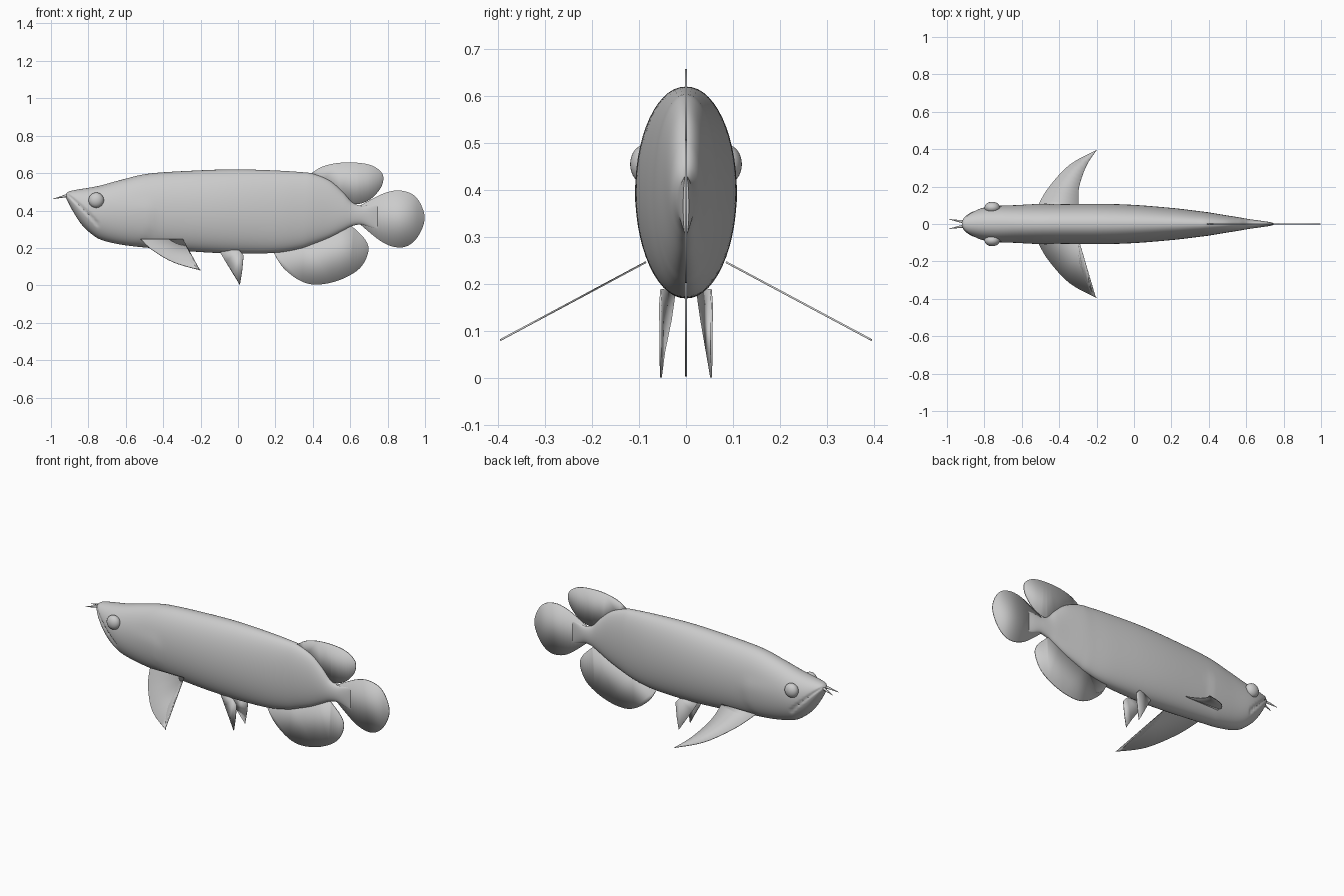
import bpy, bmesh, math
from mathutils import Vector

cube = bpy.data.objects.get("Cube")
if cube:
    bpy.data.objects.remove(cube, do_unlink=True)

grey = bpy.data.materials.new("pale grey")
grey.use_nodes = True
COLOUR = (0.6, 0.6, 0.6, 1)
grey.diffuse_color = COLOUR
grey.node_tree.nodes["Principled BSDF"].inputs["Base Color"].default_value = COLOUR


def spline(points, steps, closed=False):
    """Smooth curve through the points (Catmull-Rom)."""
    pts = [Vector(p) for p in points]
    n = len(pts)
    out = []
    for i in range(n if closed else n - 1):
        if closed:
            a, b, c, d = (pts[(i + k) % n] for k in (-1, 0, 1, 2))
        else:
            a, b, c, d = (pts[min(max(i + k, 0), n - 1)] for k in (-1, 0, 1, 2))
        for s in range(steps):
            t = s / steps
            out.append(0.5 * (2 * b + (c - a) * t + (2 * a - 5 * b + 4 * c - d) * t ** 2
                              + (3 * b - a - 3 * c + d) * t ** 3))
    return out if closed else out + [pts[-1]]


def make_object(name, bm, angle=40):
    bmesh.ops.recalc_face_normals(bm, faces=bm.faces[:])
    mesh = bpy.data.meshes.new(name)
    bm.to_mesh(mesh)
    bm.free()
    mesh.materials.append(grey)
    obj = bpy.data.objects.new(name, mesh)
    bpy.context.collection.objects.link(obj)
    bpy.ops.object.select_all(action='DESELECT')
    obj.select_set(True)
    bpy.context.view_layer.objects.active = obj
    bpy.ops.object.shade_smooth_by_angle(angle=math.radians(angle))
    return obj


def smoothstep(a, b, v):
    t = min(max((v - a) / (b - a), 0), 1)
    return t * t * (3 - 2 * t)


# Body stations: x, top, bottom, half width
STATIONS = [
    (-.92, .49, .468, .014), (-.908, .5, .445, .034), (-.885, .507, .4, .054),
    (-.84, .515, .33, .076), (-.79, .523, .28, .09), (-.73, .535, .243, .097),
    (-.62, .565, .217, .1), (-.47, .598, .2, .104), (-.2, .615, .178, .108),
    (0, .62, .17, .102), (.2, .614, .174, .086), (.33, .606, .196, .071),
    (.4, .597, .22, .062), (.49, .56, .256, .047), (.56, .5, .292, .036),
    (.61, .445, .317, .027), (.66, .425, .325, .02), (.71, .43, .31, .013),
    (.745, .432, .3, .006)]
MOUTH = spline([(-.93, .5), (-.885, .463), (-.83, .41), (-.78, .36), (-.75, .325)], 6)
GILL = [Vector(p) for p in [(-.56, .215), (-.49, .265), (-.46, .34), (-.455, .41), (-.48, .47)]]


def gill_x(z):
    for p, q in zip(GILL, GILL[1:]):
        if p.y <= z <= q.y:
            return p.x + (q.x - p.x) * (z - p.y) / (q.y - p.y)
    return -.56 if z < .3 else -.48


# Body: elliptical rings, with a pressed mouth line and a raised gill cover
SIDES = 56
bm = bmesh.new()
rings = []
for x, top, low, half in spline(STATIONS, 9):
    ring = []
    for k in range(SIDES):
        a = math.tau * k / SIDES
        z = (top + low) / 2 + (top - low) / 2 * math.sin(a)
        y = half * math.copysign(abs(math.cos(a)) ** .93, math.cos(a))
        gap = min((Vector((x, z)) - m).length for m in MOUTH)
        y *= 1 - .12 * (1 - smoothstep(0, .012, gap))
        if x < -.2:
            g = gill_x(z)
            cover = smoothstep(-.72, g, x) * (1 - smoothstep(g, g + .02, x))
            y *= 1 + .045 * cover * (1 - smoothstep(.4, .48, z))
        ring.append(bm.verts.new((x, y, z)))
    rings.append(ring)
for r, s in zip(rings, rings[1:]):
    for k in range(SIDES):
        j = (k + 1) % SIDES
        bm.faces.new((r[k], r[j], s[j], s[k]))
bm.faces.new(rings[0])
bm.faces.new(rings[-1])
make_object("body", bm, 50)


def fin(name, outline, place, thick=.005):
    """Thin sheet from a 2D outline; place maps each point into space."""
    bm = bmesh.new()
    face = bm.faces.new([bm.verts.new(place(p)) for p in outline])
    bmesh.ops.triangulate(bm, faces=[face])
    obj = make_object(name, bm)
    solid = obj.modifiers.new("thickness", 'SOLIDIFY')
    solid.thickness = thick
    solid.offset = 0
    return obj


# Fins on the centre line
def upright(p):
    return (p.x, 0, p.y)


dorsal = spline([(.39, .598), (.46, .638), (.57, .657), (.7, .646), (.77, .6),
                 (.77, .535), (.72, .47), (.66, .438), (.61, .434)], 6)
fin("dorsal_fin", dorsal + [Vector((.55, .46)), Vector((.44, .54))], upright)
anal = spline([(.19, .178), (.24, .096), (.33, .026), (.42, .004), (.54, .027),
               (.65, .09), (.697, .18), (.68, .245), (.61, .316)], 6)
fin("anal_fin", anal + [Vector((.52, .32)), Vector((.35, .25))], upright)
fin("tail_fin", spline([(.65, .425), (.78, .492), (.875, .506), (.955, .468), (.998, .363),
                        (.96, .258), (.885, .204), (.78, .226), (.65, .328)], 6), upright)

# Paired fins, eyes and barbels
pectoral = spline([(-.52, .085), (-.46, .19), (-.345, .315), (-.2, .395)], 6) \
    + spline([(-.2, .395), (-.255, .31), (-.295, .19), (-.295, .085)], 6)[1:]
pelvic = [Vector(p) for p in [(-.1, .185), (-.065, .125), (-.02, .055), (.01, .002),
                              (.022, .075), (.03, .16), (.005, .19)]]
for side, s in (("left", 1), ("right", -1)):
    # model faces the front with its flank, so name sides by y of the fish
    tag = "rear" if s > 0 else "front"
    fin(tag + "_pectoral_fin", pectoral,
        lambda p: (p.x, s * p.y, .247 - .535 * (p.y - .085)), .004)
    fin(tag + "_pelvic_fin", pelvic,
        lambda p: (p.x, s * (.022 + .033 * smoothstep(-.12, .03, p.x)), p.y), .004)

    bm = bmesh.new()
    bmesh.ops.create_uvsphere(bm, u_segments=32, v_segments=16, radius=.041)
    bmesh.ops.scale(bm, vec=(1, .75, 1), verts=bm.verts)
    bmesh.ops.translate(bm, vec=(-.758, s * .088, .455), verts=bm.verts)
    make_object(tag + "_eye", bm)

    bm = bmesh.new()
    bmesh.ops.create_cone(bm, cap_ends=True, segments=10, radius1=.009, radius2=.001, depth=.085)
    aim = Vector((-.075, s * .014, -.018))
    turn = aim.to_track_quat('Z', 'Y').to_matrix()
    bmesh.ops.rotate(bm, matrix=turn, verts=bm.verts)
    bmesh.ops.translate(bm, vec=Vector((-.91, s * .011, .481)) + aim / 2, verts=bm.verts)
    make_object(tag + "_barbel", bm)
